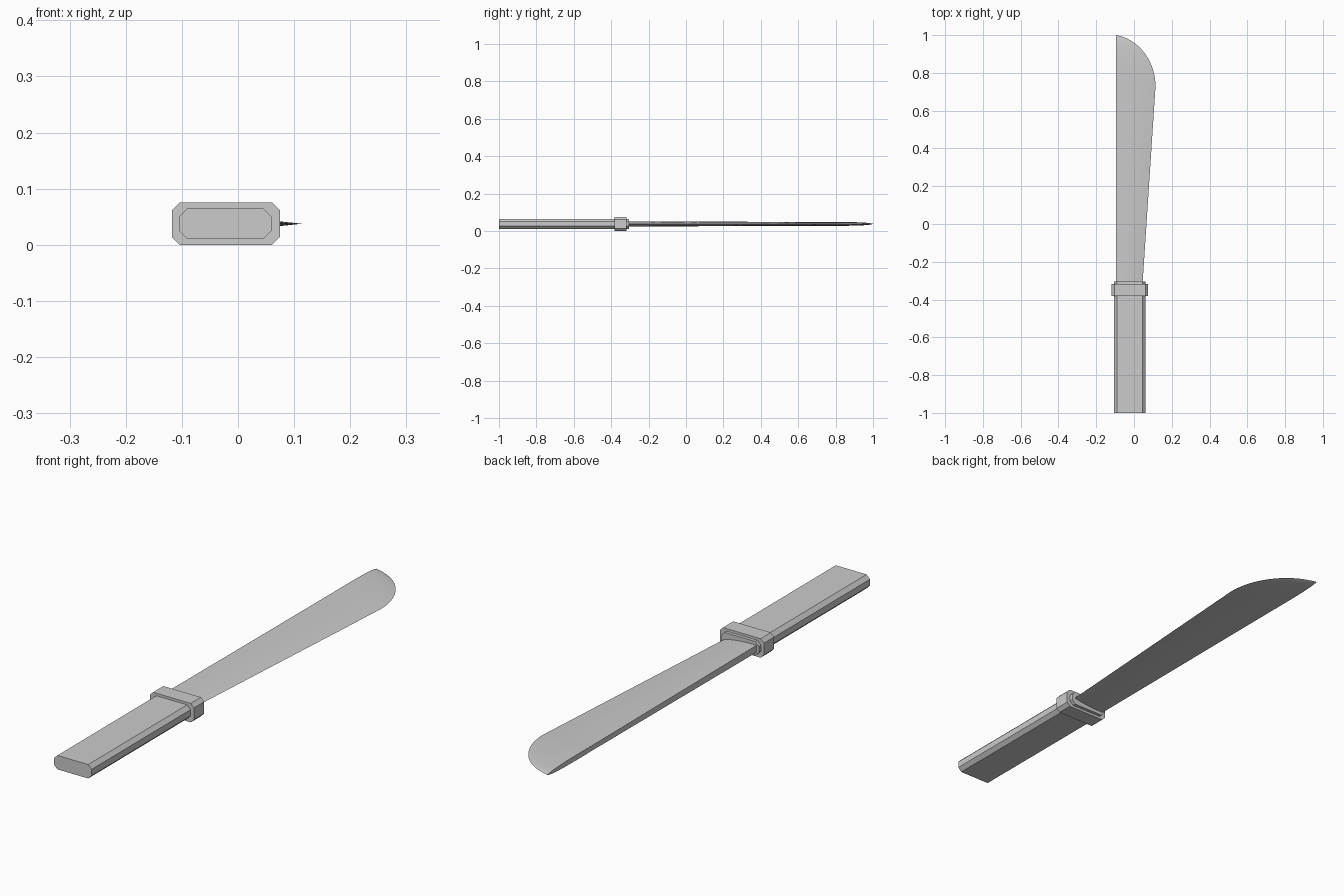
import bpy
import bmesh
import math

cube = bpy.data.objects.get("Cube")
if cube:
    bpy.data.objects.remove(cube, do_unlink=True)

MID_Z = 0.0375

grey = bpy.data.materials.new("light grey")
grey.use_nodes = True
grey.diffuse_color = (0.6, 0.6, 0.6, 1)
grey.node_tree.nodes["Principled BSDF"].inputs["Base Color"].default_value = (0.6, 0.6, 0.6, 1)


def loft(name, rings):
    """Skin a list of equal-length closed rings and cap both ends."""
    bm = bmesh.new()
    loops = [[bm.verts.new(p) for p in ring] for ring in rings]
    for a, b in zip(loops, loops[1:]):
        for i in range(len(a)):
            j = (i + 1) % len(a)
            bm.faces.new((a[i], a[j], b[j], b[i]))
    bm.faces.new(loops[0])
    bm.faces.new(loops[-1])
    bmesh.ops.recalc_face_normals(bm, faces=bm.faces)
    mesh = bpy.data.meshes.new(name)
    bm.to_mesh(mesh)
    bm.free()
    mesh.materials.append(grey)
    obj = bpy.data.objects.new(name, mesh)
    bpy.context.collection.objects.link(obj)
    return obj


def chamfered_bar(name, x0, x1, half_z, cut, y0, y1):
    """Bar along y with an eight-sided section."""
    z0, z1 = MID_Z - half_z, MID_Z + half_z
    section = [(x0 + cut, z0), (x1 - cut, z0), (x1, z0 + cut), (x1, z1 - cut),
               (x1 - cut, z1), (x0 + cut, z1), (x0, z1 - cut), (x0, z0 + cut)]
    return loft(name, [[(x, y, z) for x, z in section] for y in (y0, y1)])


# Handle runs through the guard and shows as a thin collar beyond it
chamfered_bar("handle", -0.105, 0.06, 0.0275, 0.015, -1.0, -0.305)
chamfered_bar("guard", -0.118, 0.075, 0.0375, 0.014, -0.382, -0.318)

# Blade: straight spine, widening edge, rounded sweep up to the point
SPINE, BELLY_Y, BELLY_X = -0.095, 0.73, 0.114


def blade_section(y, edge, half):
    """Flat spine and convex flanks that meet at the cutting edge."""
    steps = 8
    upper = []
    for i in range(steps):
        t = i / steps
        upper.append((SPINE + (edge - SPINE) * t, half * (1 - t ** 2.5)))
    return ([(x, y, MID_Z + h) for x, h in upper] + [(edge, y, MID_Z)]
            + [(x, y, MID_Z - h) for x, h in reversed(upper)])


rings = []
for i in range(9):
    t = i / 8
    rings.append(blade_section(-0.32 + (BELLY_Y + 0.32) * t,
                               0.045 + (BELLY_X - 0.045) * t, 0.014 - 0.004 * t))
for i in range(1, 15):
    a = math.radians(90) * i / 14
    edge = SPINE + (BELLY_X - SPINE) * max(math.cos(a) ** 0.9, 0.004)
    y = BELLY_Y + (1.0 - BELLY_Y) * (0.85 * math.sin(a) + 0.15 * (i / 14) ** 2)
    rings.append(blade_section(y, edge, 0.010 * (1 - (i / 14) ** 3) + 0.0005))
blade = loft("blade", rings)

bpy.ops.object.select_all(action="DESELECT")
blade.select_set(True)
bpy.context.view_layer.objects.active = blade
bpy.ops.object.shade_smooth_by_angle(angle=math.radians(35))
